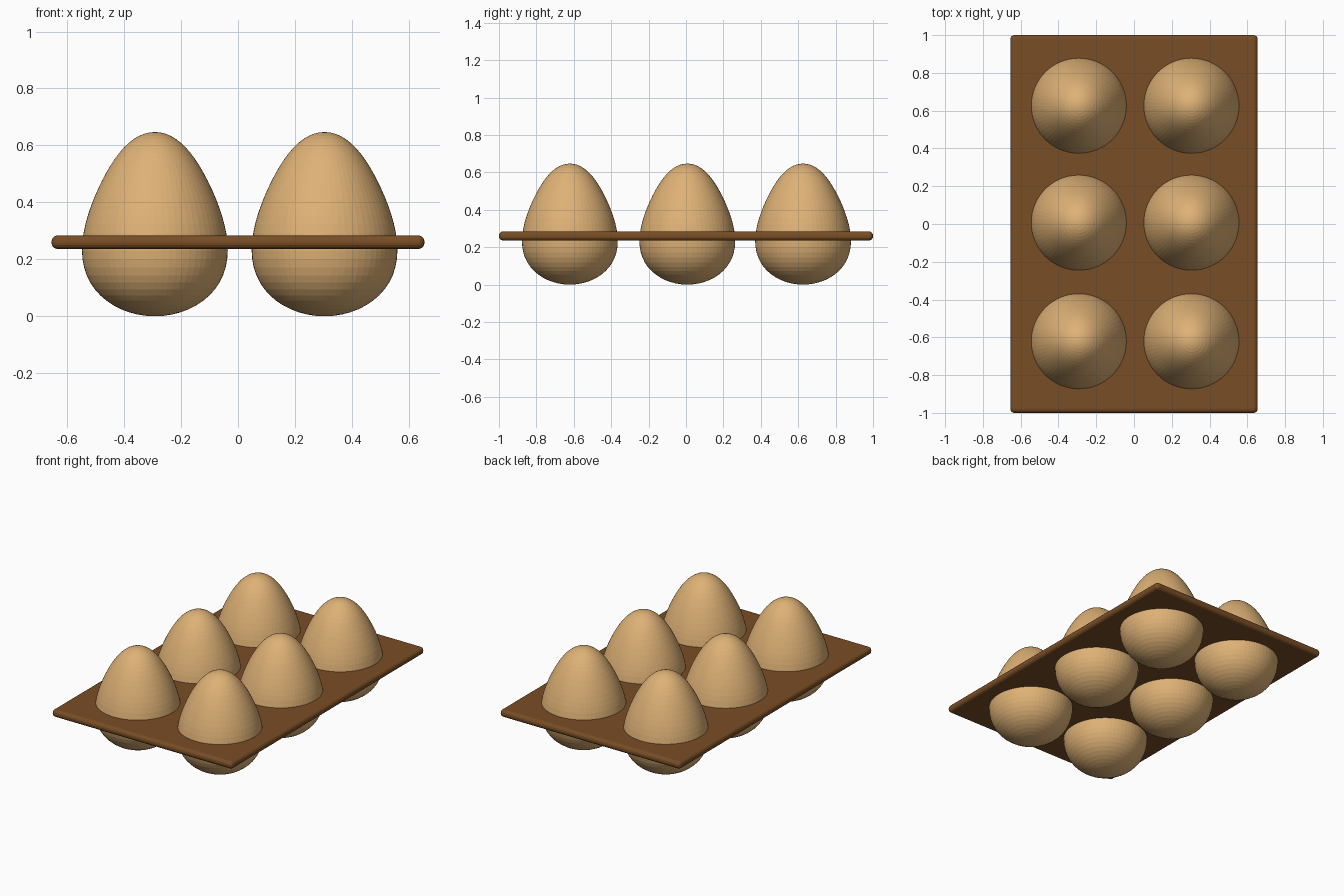
import bpy, bmesh, math

if "Cube" in bpy.data.objects:
    bpy.data.objects.remove(bpy.data.objects["Cube"])


def material(name, color):
    m = bpy.data.materials.new(name)
    m.diffuse_color = (*color, 1)
    m.use_nodes = True
    m.node_tree.nodes["Principled BSDF"].inputs["Base Color"].default_value = m.diffuse_color
    return m


shell = material("tan_shell", (0.73, 0.44, 0.18))
wood = material("brown_tray", (0.19, 0.075, 0.018))

HEIGHT = 0.647
SEGMENTS, RINGS = 64, 32


def egg_radius(t):
    # Sphere section widened below and narrowed above; t runs -1 to 1
    return math.sqrt(max(0, 1 - t * t)) * (0.244 - 0.08 * t + 0.01 * t**2 + 0.02 * t**3)


# Egg: one shared mesh, a sphere reshaped by the profile
egg_mesh = bpy.data.meshes.new("egg")
bm = bmesh.new()
bmesh.ops.create_uvsphere(bm, u_segments=SEGMENTS, v_segments=RINGS, radius=1)
for v in bm.verts:
    t = max(-1, min(1, v.co.z))
    flat = math.hypot(v.co.x, v.co.y)
    scale = egg_radius(t) / flat if flat > 1e-4 else 0
    v.co = (v.co.x * scale, v.co.y * scale, (t + 1) * HEIGHT / 2)
bm.to_mesh(egg_mesh)
bm.free()
egg_mesh.materials.append(shell)

# Two columns of three eggs
for x in (-0.292, 0.304):
    for y in (-0.621, 0.007, 0.626):
        egg = bpy.data.objects.new("egg", egg_mesh)
        egg.location = (x, y, 0)
        bpy.context.collection.objects.link(egg)

# Tray: thin board with rounded edges
bpy.ops.mesh.primitive_cube_add(size=1, location=(0, 0, 0.26))
tray = bpy.context.object
tray.name = "tray"
tray.scale = (1.31, 2.0, 0.048)
bpy.ops.object.transform_apply(location=False, rotation=False, scale=True)
tray.data.materials.append(wood)
bevel = tray.modifiers.new("rounded_edges", "BEVEL")
bevel.width = 0.022
bevel.segments = 4
